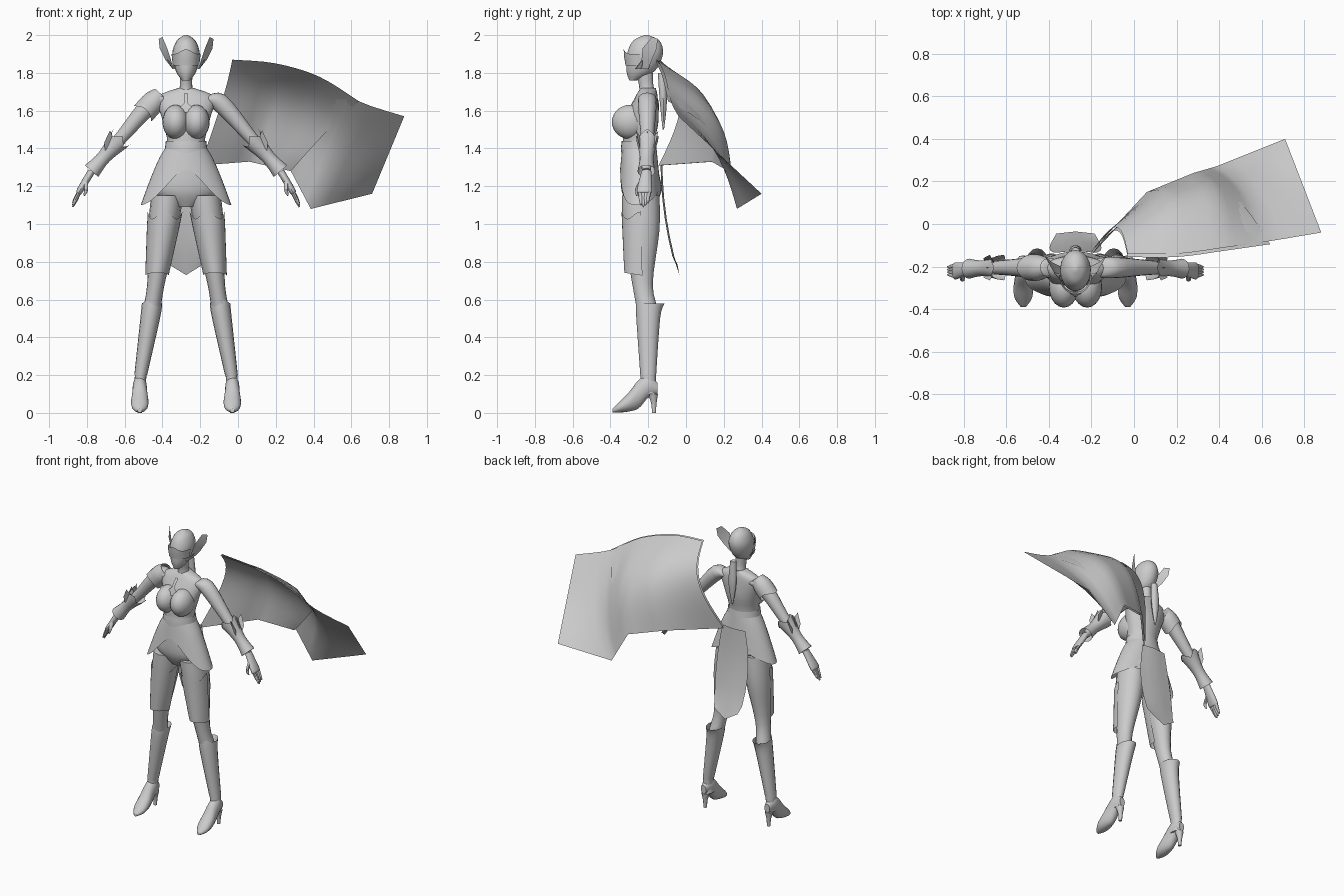
import bpy, bmesh, math
from mathutils import Vector

cube = bpy.data.objects.get("Cube")
if cube:
    bpy.data.objects.remove(cube)

parts = []
X, Y, Z = Vector((1, 0, 0)), Vector((0, 1, 0)), Vector((0, 0, 1))


def at(x, y, z):
    return Vector((x, y, z))


# Landmarks of the left side; the figure's own middle line is x = 0
FIGURE_X = -0.275
SHOULDER, ELBOW, WRIST = at(.17, -.205, 1.65), at(.35, -.205, 1.45), at(.5, -.21, 1.28)
KNUCKLES, FINGERTIP = at(.56, -.22, 1.18), at(.6, -.22, 1.09)
HIP, KNEE, CALF, ANKLE = at(.1, -.24, 1.15), at(.16, -.23, .68), at(.19, -.2, .5), at(.24, -.2, .2)
ACROSS_ARM = at(.75, 0, .66)
ACROSS_HAND = at(.9, 0, .4)

grey = bpy.data.materials.new("plain_grey")
grey.use_nodes = True
grey.diffuse_color = (.6, .6, .6, 1)
grey.node_tree.nodes["Principled BSDF"].inputs["Base Color"].default_value = grey.diffuse_color


def finish(name, bm):
    bmesh.ops.remove_doubles(bm, verts=bm.verts, dist=.0001)
    bmesh.ops.recalc_face_normals(bm, faces=bm.faces)
    mesh = bpy.data.meshes.new(name)
    bm.to_mesh(mesh)
    bm.free()
    mesh.materials.append(grey)
    ob = bpy.data.objects.new(name, mesh)
    bpy.context.collection.objects.link(ob)
    parts.append(ob)


def sheet(name, rows, side=1, closed=False, caps=False, middle=FIGURE_X):
    """Grid surface through rows of points; side -1 mirrors it."""
    bm = bmesh.new()
    grid = [[bm.verts.new((middle + side * p[0], p[1], p[2])) for p in row] for row in rows]
    count = len(grid[0])
    for upper, lower in zip(grid, grid[1:]):
        for i in range(count if closed else count - 1):
            j = (i + 1) % count
            bm.faces.new((upper[i], upper[j], lower[j], lower[i]))
    if caps:
        bm.faces.new(grid[0])
        bm.faces.new(grid[-1])
    finish(name, bm)


def ring(centre, width, depth=None):
    return (*centre, width, depth or width)


def eased(rings, steps=4):
    """Add in-between rings along a smooth spline."""
    out = []
    for i in range(len(rings) - 1):
        quad = [rings[max(i - 1, 0)], rings[i], rings[i + 1], rings[min(i + 2, len(rings) - 1)]]
        for k in range(steps):
            t = k / steps
            out.append([b + t / 2 * (c - a + t * (2 * a - 5 * b + 4 * c - d + t * (3 * (b - c) + d - a)))
                        for a, b, c, d in zip(*quad)])
    return out + [rings[-1]]


def loft(name, rings, side=1, u=X, v=Y, n=16, span=None, hollow=False, first=None, last=None):
    """Skin over elliptical rings; first and last reshape the end rims by angle."""
    start, sweep = span or (0, math.tau)
    axis = (Vector(rings[-1][:3]) - Vector(rings[0][:3])).normalized()
    rows = []
    for x, y, z, width, depth in eased(rings):
        angles = [start + sweep * i / n for i in range(n + bool(span))]
        rows.append([at(x, y, z) + u * width * math.cos(t) + v * depth * math.sin(t) for t in angles])
    for row, rim, way in ((rows[0], first, -axis), (rows[-1], last, axis)):
        if rim:
            for p, t in zip(row, angles):
                p += way * rim(t)
    sheet(name, rows, side, not span, not (span or hollow))


def stack(name, *levels, **options):
    """Upright form from levels (z, y, half width, half depth)."""
    loft(name, [ring(at(0, y, z), w, d) for z, y, w, d in levels], **options)


def front(t):
    return max(0, -math.sin(t))


# Head, visor, neck and ponytail
stack("head", (1.76, -.28, .02, .02), (1.81, -.24, .055, .075), (1.9, -.217, .073, .095),
      (1.97, -.21, .05, .07), (2, -.21, .01, .01))
stack("visor", (1.84, -.24, .07, .08), (1.9, -.24, .077, .09), span=(math.pi, math.pi),
      last=lambda t: front(t) ** 8 / 40)
stack("neck", (1.67, -.2, .05, .05), (1.73, -.21, .033, .038), (1.8, -.22, .035, .045))
stack("ponytail", (1.8, -.13, .02, .02), (1.65, -.12, .028, .02), (1.5, -.12, .004, .004), n=10)

# Torso, pointed belt and neck pendant
stack("torso", (1.72, -.2, .04, .04), (1.67, -.21, .15, .06), (1.55, -.235, .125, .09),
      (1.42, -.25, .1, .085), (1.28, -.245, .15, .1), (1.17, -.235, .175, .105), (1.09, -.24, .06, .06), n=28)
stack("belt", (1.44, -.25, .107, .09), (1.4, -.25, .112, .095), n=28, hollow=True,
      last=lambda t: front(t) ** 6 / 40)
sheet("pendant", [[at(x * w, y, z) for x in (-1, 1)] for w, y, z in
                  ((.01, -.28, 1.69), (.01, -.325, 1.64), (.04, -.33, 1.61), (.01, -.34, 1.59))])

# Flared skirt with an arched front
SKIRT_TOP, SKIRT_LENGTH, SKIRT_STEPS, SKIRT_SIDES = 1.41, .31, 6, 40
skirt = []
for k in range(SKIRT_STEPS + 1):
    row = []
    for i in range(SKIRT_SIDES):
        t = math.tau * i / SKIRT_SIDES
        s = math.sin(t)
        drop = (SKIRT_LENGTH - (.19 * s ** 4 if s < 0 else .09 * s * s)) * k / SKIRT_STEPS
        flare = (drop / SKIRT_LENGTH) ** .8
        row.append(at((.105 + .135 * flare) * math.cos(t), -.247 + (.09 + drop * .1) * s, SKIRT_TOP - drop))
    skirt.append(row)
sheet("skirt", skirt, closed=True)

# Long pointed panel hanging behind
panel = []
for k in range(7):
    f = k / 6
    width = .09 + .032 * math.sin(math.pi * f)
    point = .055 * (k == 6)
    panel.append([at(c * width, -.125 + .09 * f * f - .01 * abs(c), 1.33 - .6 * f + point * abs(c))
                  for c in (-1, -.5, 0, .5, 1)])
sheet("back_panel", panel)

for s, side in ((1, "left"), (-1, "right")):
    # Bust
    bust = bmesh.new()
    bmesh.ops.create_uvsphere(bust, u_segments=20, v_segments=12, radius=.07)
    bmesh.ops.scale(bust, verts=bust.verts, vec=at(1, 1.4, 1.3))
    bmesh.ops.translate(bust, verts=bust.verts, vec=at(FIGURE_X + s * .055, -.295, 1.54))
    finish(side + "_bust", bust)

    # Head wing sweeping out and back, and ear spike
    sheet(side + "_head_wing", [[at(.068, -.24, 1.82), at(.07, -.2, 1.82)],
                                [at(.08, -.235, 1.87), at(.11, -.18, 1.87)],
                                [at(.1, -.23, 1.93), at(.14, -.155, 1.93)],
                                [at(.125, -.18, 1.99), at(.145, -.15, 1.98)]], s)
    loft(side + "_ear_spike", [ring(at(.06, -.25, 1.82), .01, .02), ring(at(.1, -.23, 1.87), .001)], s, n=8)

    # Arm and gauntlet with a jagged elbow rim
    loft(side + "_arm", [ring(SHOULDER - X * .1, .035), ring(SHOULDER, .05),
                         ring(ELBOW, .034), ring(WRIST, .024)], s, ACROSS_ARM)
    loft(side + "_gauntlet", [ring(ELBOW, .06), ring(ELBOW.lerp(WRIST, .55), .037), ring(WRIST, .047)],
         s, ACROSS_ARM, hollow=True, first=lambda t: .02 * math.cos(4 * t))
    for k in (-1, 0, 1):
        root = ELBOW.lerp(WRIST, .5) + Y * k * .03
        tip = ELBOW + ACROSS_ARM * .07 + Y * k * .06
        sheet(f"{side}_gauntlet_fin_{k + 2}", [[root, root.lerp(ELBOW, .7)],
                                               [root.lerp(tip, .5) + X * .02, tip]], s)

    # Hand
    loft(side + "_palm", [ring(WRIST, .02, .026), ring(KNUCKLES, .018, .04),
                          ring(KNUCKLES.lerp(FINGERTIP, .2), .012, .035)], s, ACROSS_HAND)
    for k in range(4):
        shift = Y * (k - 1.5) * .018
        tip = FINGERTIP + shift * .7 + Z * .01 * abs(k - 1)
        loft(f"{side}_finger_{k + 1}", [ring(KNUCKLES + shift, .011), ring(KNUCKLES.lerp(tip, .6) + shift * .3, .01),
                                        ring(tip, .004)], s, ACROSS_HAND, n=8)
    base = WRIST.lerp(KNUCKLES, .5)
    loft(side + "_thumb", [ring(base - Y * .02, .013), ring(KNUCKLES - X * .03 - Y * .04, .011),
                           ring(KNUCKLES - at(.02, .04, .03), .004)], s, ACROSS_HAND, n=8)

    # Leg and thigh plate
    loft(side + "_leg", [ring(HIP, .085, .1), ring(HIP.lerp(KNEE, .4), .078, .095), ring(KNEE, .046, .054),
                         ring(CALF, .047, .056), ring(ANKLE, .031, .04), ring(ANKLE - Z * .1, .033, .045)], s)
    loft(side + "_thigh_plate", [ring(HIP.lerp(KNEE, .22), .092, .103), ring(HIP.lerp(KNEE, .9), .062, .095)],
         s, span=(math.pi, math.pi), first=lambda t: .02 * math.cos(4 * t), last=lambda t: -.015 * front(t))

    # Boot shaft with a raised knee point, foot and heel
    loft(side + "_boot_shaft", [ring(CALF + at(-.01, .01, .08), .054, .076), ring(CALF, .052, .063),
                                ring(ANKLE, .034, .042)],
         s, hollow=True, first=lambda t: .045 * front(t) ** 4)
    loft(side + "_foot", [ring(at(.245, y, z), w, h) for y, z, w, h in
                          ((-.15, .13, .02, .03), (-.2, .14, .036, .06), (-.25, .1, .04, .075),
                           (-.3, .06, .046, .052), (-.35, .032, .04, .03), (-.39, .012, .012, .01))], s, X, Z)
    loft(side + "_heel", [ring(at(.245, -.175, .1), .028), ring(at(.245, -.17, .05), .015),
                          ring(at(.245, -.17, 0), .011)], s, n=10)

# Single shoulder guard
loft("right_shoulder_guard", [ring(SHOULDER.lerp(ELBOW, f), r) for f, r in ((-.2, .04), (0, .06), (.28, .062))],
     -1, ACROSS_ARM, hollow=True, last=lambda t: .015 * math.cos(2 * t))


# Billowing cape: full outer layer and a shorter lining
def cape_layer(name, top, bottom, reach, forward):
    upper = [Vector(p) for p in eased(top)]
    lower = [a.lerp(b, k / 4) for a, b in zip(bottom, bottom[1:]) for k in range(4)] + bottom[-1:]
    rows = []
    for k in range(13):
        f = k / 12
        row = []
        for i, (a, b) in enumerate(zip(upper, lower)):
            across = reach * i / (len(upper) - 1)
            billow = at(.03, .12, .06) * math.sin(math.pi * f) * (1 - across ** 2)
            row.append(a.lerp(b, f) + billow - Y * forward)
        rows.append(row)
    sheet(name, rows, middle=0)


top = [at(-.03, -.14, 1.87), at(.2, -.14, 1.85), at(.43, -.11, 1.78), at(.64, -.08, 1.65), at(.88, -.04, 1.57)]
bottom = [at(-.2, -.13, 1.31), at(.06, .15, 1.33), at(.28, .24, 1.28), at(.385, .27, 1.08), at(.71, .4, 1.16)]
cape_layer("cape", top, bottom, 1, 0)
cape_layer("cape_lining", top[:4], bottom[:2] + [bottom[1].lerp(bottom[2], .6), bottom[2]], .7, .015)

# Smooth shading with sharp creases kept
bpy.ops.object.select_all(action='DESELECT')
for ob in parts:
    ob.select_set(True)
bpy.context.view_layer.objects.active = parts[0]
bpy.ops.object.shade_smooth_by_angle(angle=math.radians(45))
